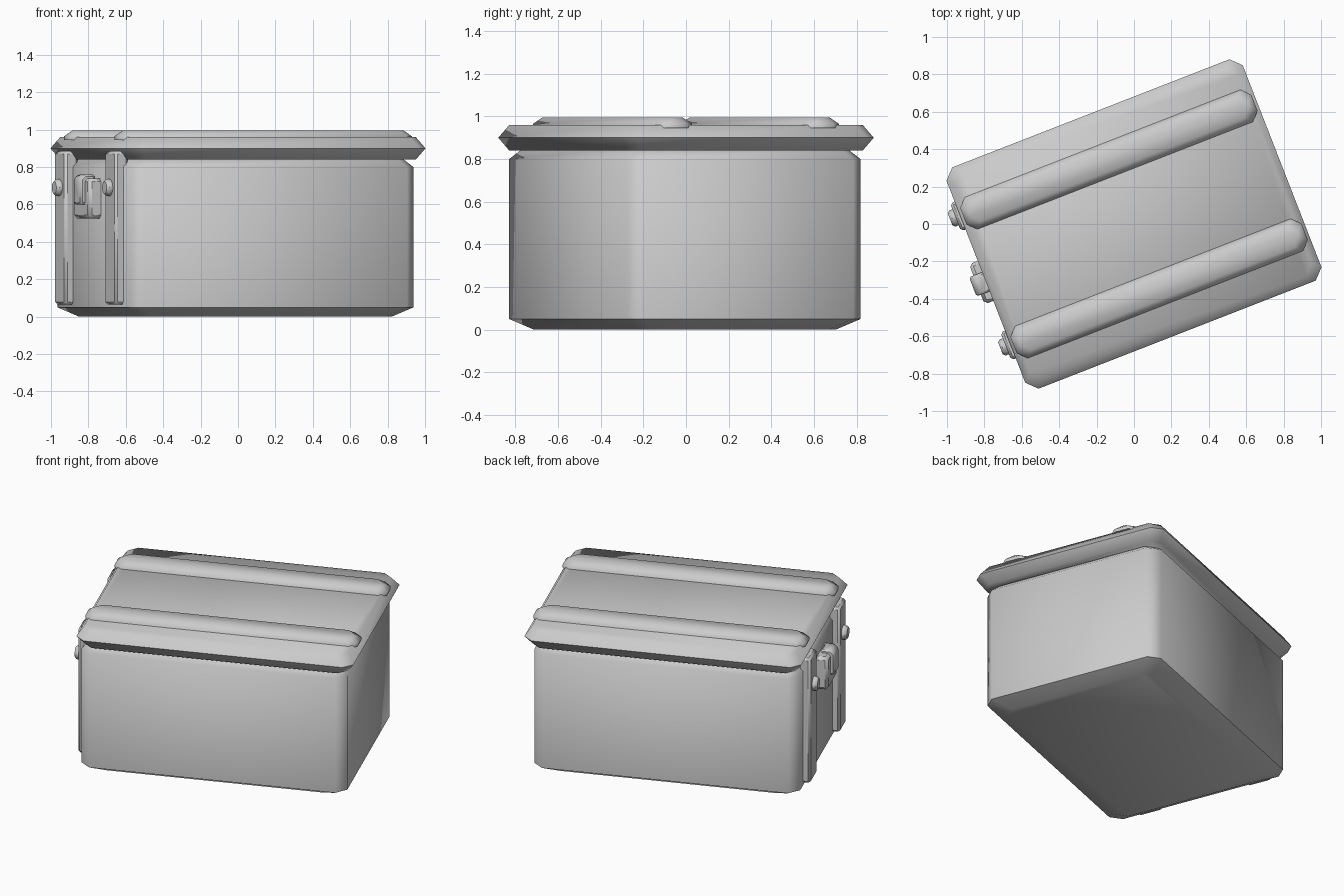
import bpy, bmesh, math
from mathutils import Matrix

cube = bpy.data.objects.get("Cube")
if cube:
    bpy.data.objects.remove(cube, do_unlink=True)

TURN = math.radians(21.3)  # the whole crate is turned on the ground

grey = bpy.data.materials.new("grey_metal")
grey.use_nodes = True
COLOUR = (0.6, 0.6, 0.6, 1)
grey.diffuse_color = COLOUR
grey.node_tree.nodes["Principled BSDF"].inputs["Base Color"].default_value = COLOUR


def finish(name, bm, bevel=0.0):
    bmesh.ops.recalc_face_normals(bm, faces=bm.faces)
    mesh = bpy.data.meshes.new(name)
    bm.to_mesh(mesh)
    bm.free()
    obj = bpy.data.objects.new(name, mesh)
    bpy.context.collection.objects.link(obj)
    mesh.materials.append(grey)
    obj.rotation_euler.z = TURN
    if bevel:
        mod = obj.modifiers.new("bevel", "BEVEL")
        mod.width = bevel
        mod.segments = 1
    bpy.ops.object.select_all(action="DESELECT")
    obj.select_set(True)
    bpy.context.view_layer.objects.active = obj
    bpy.ops.object.shade_smooth_by_angle(angle=math.radians(58))
    return obj


def stack(name, x0, x1, y0, y1, corner, rings):
    """Box with cut corners, skinned through (height, inset) rings."""
    bm = bmesh.new()
    loops = []
    for z, inset in rings:
        l, r, b, t = x0 + inset, x1 - inset, y0 + inset, y1 - inset
        c = corner
        pts = [(l + c, b), (r - c, b), (r, b + c), (r, t - c),
               (r - c, t), (l + c, t), (l, t - c), (l, b + c)]
        loops.append([bm.verts.new((x, y, z)) for x, y in pts])
    for low, high in zip(loops, loops[1:]):
        for i in range(8):
            j = (i + 1) % 8
            bm.faces.new((low[i], low[j], high[j], high[i]))
    bm.faces.new(loops[0])
    bm.faces.new(loops[-1])
    return finish(name, bm)


def box(name, x0, x1, y0, y1, z0, z1, bevel):
    bm = bmesh.new()
    bmesh.ops.create_cube(bm, size=1, matrix=Matrix.Translation(
        ((x0 + x1) / 2, (y0 + y1) / 2, (z0 + z1) / 2))
        @ Matrix.Diagonal((x1 - x0, y1 - y0, z1 - z0, 1)))
    return finish(name, bm, bevel)


# Crate body and lid
stack("crate_body", -0.83, 0.80, -0.59, 0.59, 0.06,
      [(0, 0.09), (0.05, 0), (0.80, 0), (0.85, 0.05)])
stack("lid", -0.85, 0.85, -0.635, 0.635, 0.055,
      [(0.84, 0.04), (0.90, 0), (0.96, 0.04)])

for side, y in (("back", 0.37), ("front", -0.37)):
    # Raised rib across the lid
    stack(side + "_lid_rib", -0.835, 0.835, y - 0.092, y + 0.092, 0.045,
          [(0.945, 0.0), (0.965, 0.0), (0.996, 0.035)])
    # Upright strap on the latch end
    ys = y + 0.01
    box(side + "_strap", -0.876, -0.80, ys - 0.08, ys + 0.08, 0.065, 0.885, 0.014)
    # Domed rivet on the strap
    bm = bmesh.new()
    bmesh.ops.create_cone(bm, cap_ends=True, segments=12, radius1=0.046, radius2=0.046,
                          depth=0.05, matrix=Matrix.Translation((-0.882, ys, 0.69))
                          @ Matrix.Rotation(math.pi / 2, 4, "Y"))
    finish(side + "_rivet", bm, 0.014)

# Latch: wall plate with a hooked clasp over it
box("latch_plate", -0.90, -0.81, -0.11, 0.12, 0.525, 0.74, 0.018)
bm = bmesh.new()
profile = [(-0.84, 0.60), (-0.925, 0.60), (-0.925, 0.735), (-0.90, 0.76), (-0.84, 0.76)]
face = bm.faces.new([bm.verts.new((x, -0.055, z)) for x, z in profile])
out = bmesh.ops.extrude_face_region(bm, geom=[face])["geom"]
bmesh.ops.translate(bm, vec=(0, 0.11, 0),
                    verts=[g for g in out if isinstance(g, bmesh.types.BMVert)])
finish("latch_clasp", bm, 0.01)
